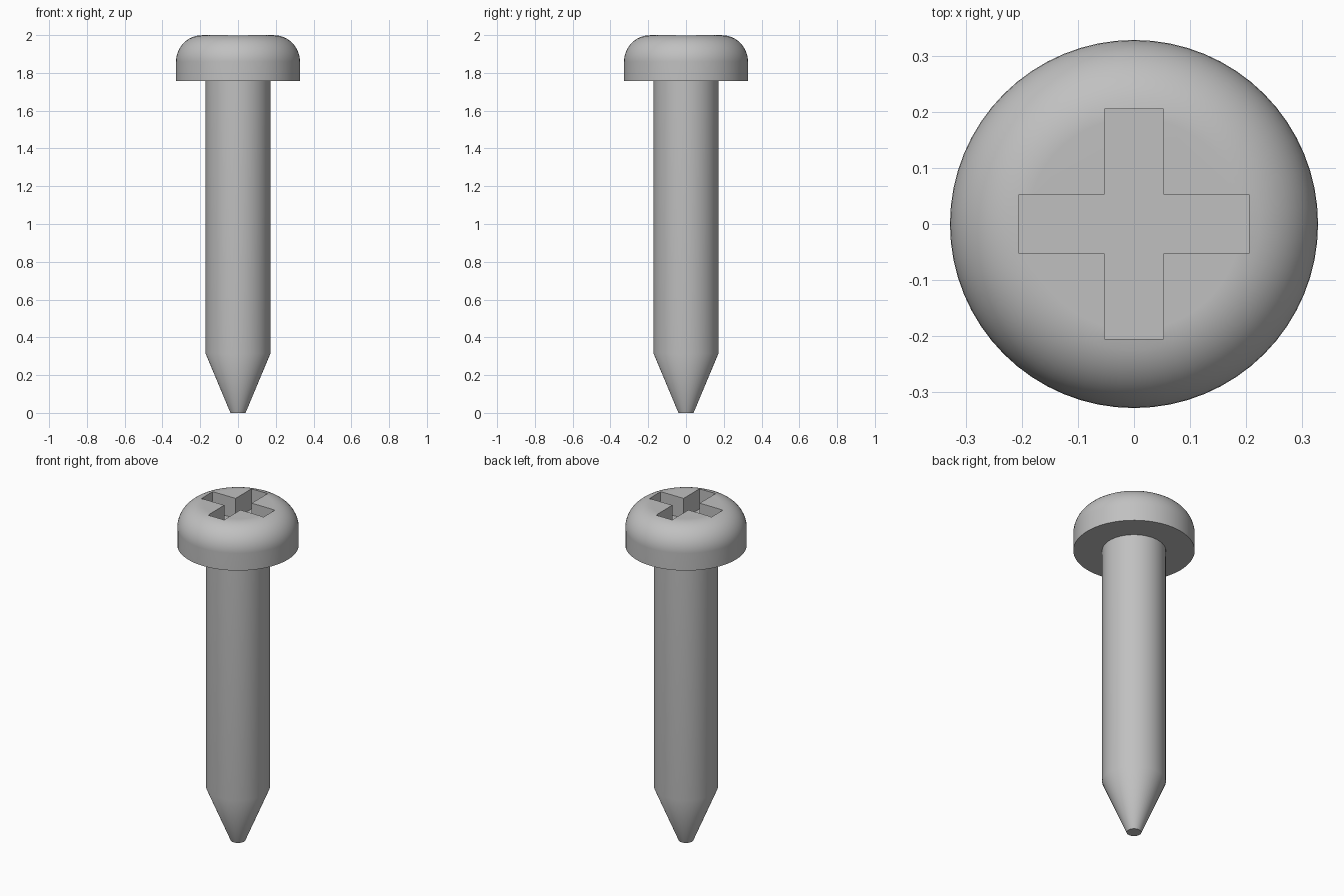
import bpy, bmesh
from math import sin, cos, pi, radians

cube = bpy.data.objects.get("Cube")
if cube:
    bpy.data.objects.remove(cube, do_unlink=True)

SIDES = 64
HEAD_R, HEAD_Z, TOP_Z, ROUND = 0.328, 1.757, 2.0, 0.14
SLOT_LEN, SLOT_HALF, SLOT_DEPTH = 0.205, 0.053, 0.12

steel = bpy.data.materials.new("grey steel")
steel.use_nodes = True
grey = (0.53, 0.53, 0.53, 1)
steel.diffuse_color = grey
steel.node_tree.nodes["Principled BSDF"].inputs["Base Color"].default_value = grey


def make_object(name, bm):
    bmesh.ops.recalc_face_normals(bm, faces=bm.faces[:])
    mesh = bpy.data.meshes.new(name)
    bm.to_mesh(mesh)
    bm.free()
    mesh.materials.append(steel)
    obj = bpy.data.objects.new(name, mesh)
    bpy.context.collection.objects.link(obj)
    return obj


def lathe(name, profile):
    """Closed solid of revolution from (radius, height) points."""
    bm = bmesh.new()
    rings = [[bm.verts.new((r * cos(2 * pi * i / SIDES), r * sin(2 * pi * i / SIDES), z))
              for i in range(SIDES)] for r, z in profile]
    for low, high in zip(rings, rings[1:]):
        for i in range(SIDES):
            j = (i + 1) % SIDES
            bm.faces.new((low[i], low[j], high[j], high[i]))
    bm.faces.new(rings[0])
    bm.faces.new(rings[-1])
    return make_object(name, bm)


def select_only(obj):
    bpy.ops.object.select_all(action='DESELECT')
    obj.select_set(True)
    bpy.context.view_layer.objects.active = obj


# Shank with tapered blunt tip, its top buried in the head
shank = lathe("shank", [(0.04, 0), (0.172, 0.315), (0.172, HEAD_Z + 0.04)])

# Pan head with rounded shoulder
STEPS = 12
shoulder = [(HEAD_R - ROUND + ROUND * cos(pi / 2 * k / STEPS),
             TOP_Z - ROUND + ROUND * sin(pi / 2 * k / STEPS)) for k in range(STEPS + 1)]
head = lathe("head", [(HEAD_R, HEAD_Z)] + shoulder)

# Cross recess cutter: one arm outline repeated by quarter turns
bm = bmesh.new()
outline = []
for turn in range(4):
    c, s = round(cos(turn * pi / 2)), round(sin(turn * pi / 2))
    for x, y in ((SLOT_LEN, -SLOT_HALF), (SLOT_LEN, SLOT_HALF), (SLOT_HALF, SLOT_HALF)):
        outline.append(bm.verts.new((c * x - s * y, s * x + c * y, TOP_Z - SLOT_DEPTH)))
base = bm.faces.new(outline)
sweep = bmesh.ops.extrude_face_region(bm, geom=[base])["geom"]
bmesh.ops.translate(bm, vec=(0, 0, SLOT_DEPTH * 2),
                    verts=[v for v in sweep if isinstance(v, bmesh.types.BMVert)])
cutter = make_object("recess_cutter", bm)
cutter.hide_render = True

# Cut the recess, then drop the cutter
cut = head.modifiers.new("cross recess", 'BOOLEAN')
cut.operation = 'DIFFERENCE'
cut.solver = 'EXACT'
cut.object = cutter
select_only(head)
bpy.ops.object.modifier_apply(modifier=cut.name)
bpy.data.objects.remove(cutter, do_unlink=True)

# Smooth round surfaces, crisp rims
for obj in (shank, head):
    select_only(obj)
    bpy.ops.object.shade_smooth_by_angle(angle=radians(30))
    weighted = obj.modifiers.new("weighted normals", 'WEIGHTED_NORMAL')
    weighted.keep_sharp = True
